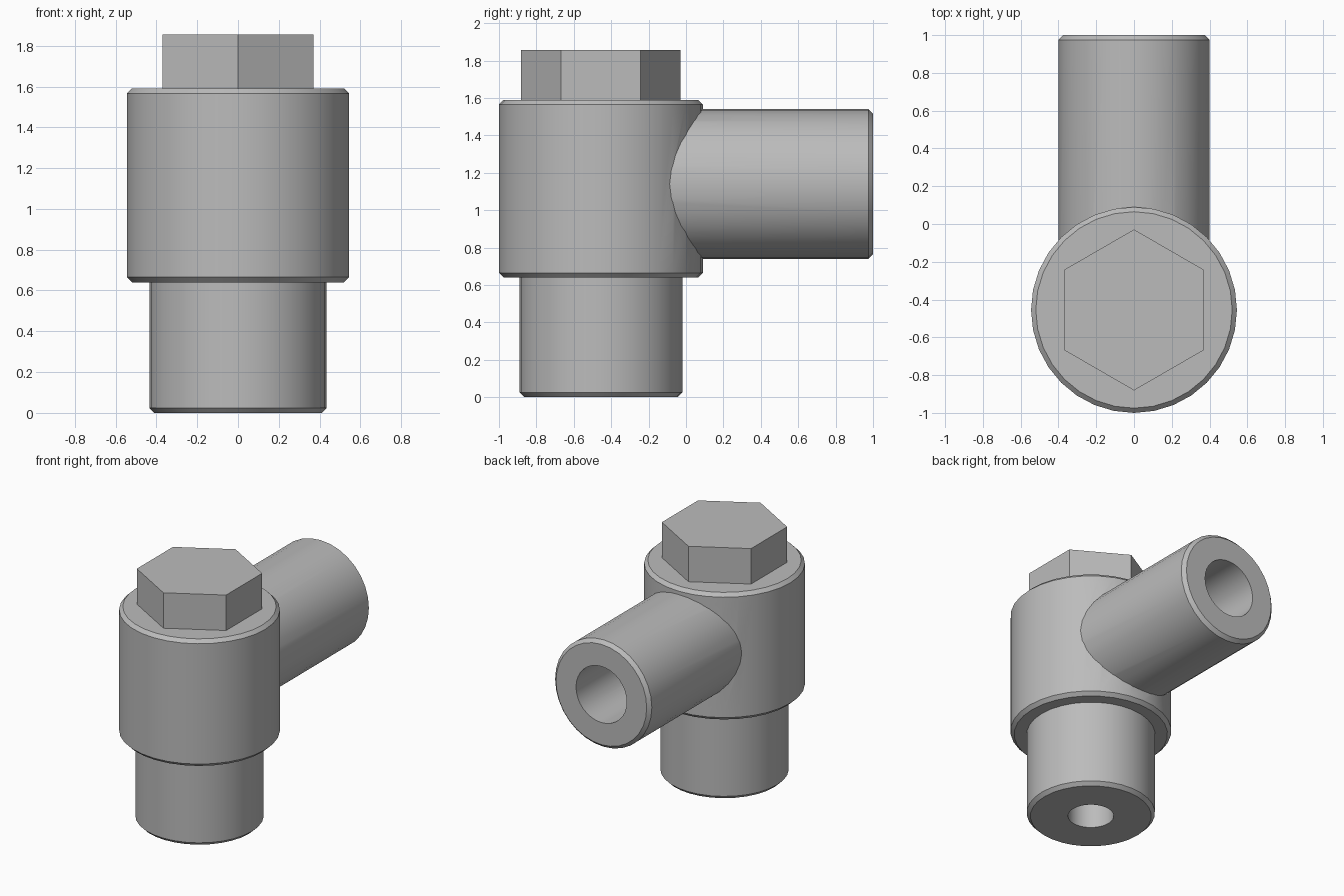
import bpy
import bmesh
from math import pi, cos, sin
from mathutils import Matrix

default = bpy.data.objects.get("Cube")
if default:
    bpy.data.objects.remove(default, do_unlink=True)

AXIS_Y = -0.455      # vertical axis of the body
PIPE_Z = 1.14        # height of the side pipe axis
CHAMFER = 0.025
SIDES = 32

metal = bpy.data.materials.new("grey metal")
metal.use_nodes = True
GREY = (0.5, 0.5, 0.5, 1)
metal.diffuse_color = GREY
metal.node_tree.nodes["Principled BSDF"].inputs["Base Color"].default_value = GREY

UPRIGHT = Matrix.Translation((0, AXIS_Y, 0))
SIDEWAYS = Matrix.Translation((0, AXIS_Y, PIPE_Z)) @ Matrix.Rotation(-pi / 2, 4, 'X')


def turned(name, profile, placement, sides=SIDES):
    """Closed solid turned from (radius, height) points, bottom to top."""
    bm = bmesh.new()
    rings = []
    for r, h in profile:
        angles = [pi / 2 + 2 * pi * i / sides for i in range(sides)]
        rings.append([bm.verts.new((r * cos(a), r * sin(a), h)) for a in angles])
    for low, high in zip(rings, rings[1:]):
        for i in range(sides):
            j = (i + 1) % sides
            bm.faces.new((low[i], low[j], high[j], high[i]))
    bm.faces.new(rings[0][::-1])
    bm.faces.new(rings[-1])
    bm.transform(placement)
    mesh = bpy.data.meshes.new(name)
    bm.to_mesh(mesh)
    bm.free()
    mesh.materials.append(metal)
    obj = bpy.data.objects.new(name, mesh)
    bpy.context.collection.objects.link(obj)
    return obj


def combine(target, tool, operation):
    """Apply a boolean and discard the tool."""
    tool.hide_render = True
    mod = target.modifiers.new("boolean", 'BOOLEAN')
    mod.operation = operation
    mod.solver = 'EXACT'
    mod.object = tool
    bpy.context.view_layer.objects.active = target
    bpy.ops.object.modifier_apply(modifier=mod.name)
    bpy.data.objects.remove(tool, do_unlink=True)


# Body with the narrower stem below it
STEM, BODY = 0.435, 0.545
body = turned("fitting_body", [
    (STEM - CHAMFER, 0), (STEM, CHAMFER), (STEM, 0.64),
    (BODY - CHAMFER, 0.64), (BODY, 0.64 + CHAMFER),
    (BODY, 1.59 - CHAMFER), (BODY - CHAMFER, 1.59)], UPRIGHT)

# Side pipe, pointing to the back
LENGTH = 1 - AXIS_Y
pipe = turned("side_pipe", [
    (0.4, 0), (0.4, LENGTH - CHAMFER), (0.4 - CHAMFER, LENGTH)], SIDEWAYS)
combine(body, pipe, 'UNION')

# Bores that meet inside the body
combine(body, turned("pipe_bore", [(0.21, 0), (0.21, LENGTH + 0.1)], SIDEWAYS), 'DIFFERENCE')
combine(body, turned("stem_bore", [(0.155, -0.1), (0.155, PIPE_Z)], UPRIGHT), 'DIFFERENCE')

bpy.ops.object.select_all(action='DESELECT')
body.select_set(True)
bpy.context.view_layer.objects.active = body
bpy.ops.object.shade_smooth_by_angle(angle=pi / 6)

# Hexagonal head
turned("hex_head", [(0.426, 1.59), (0.426, 1.855)], UPRIGHT, sides=6)
